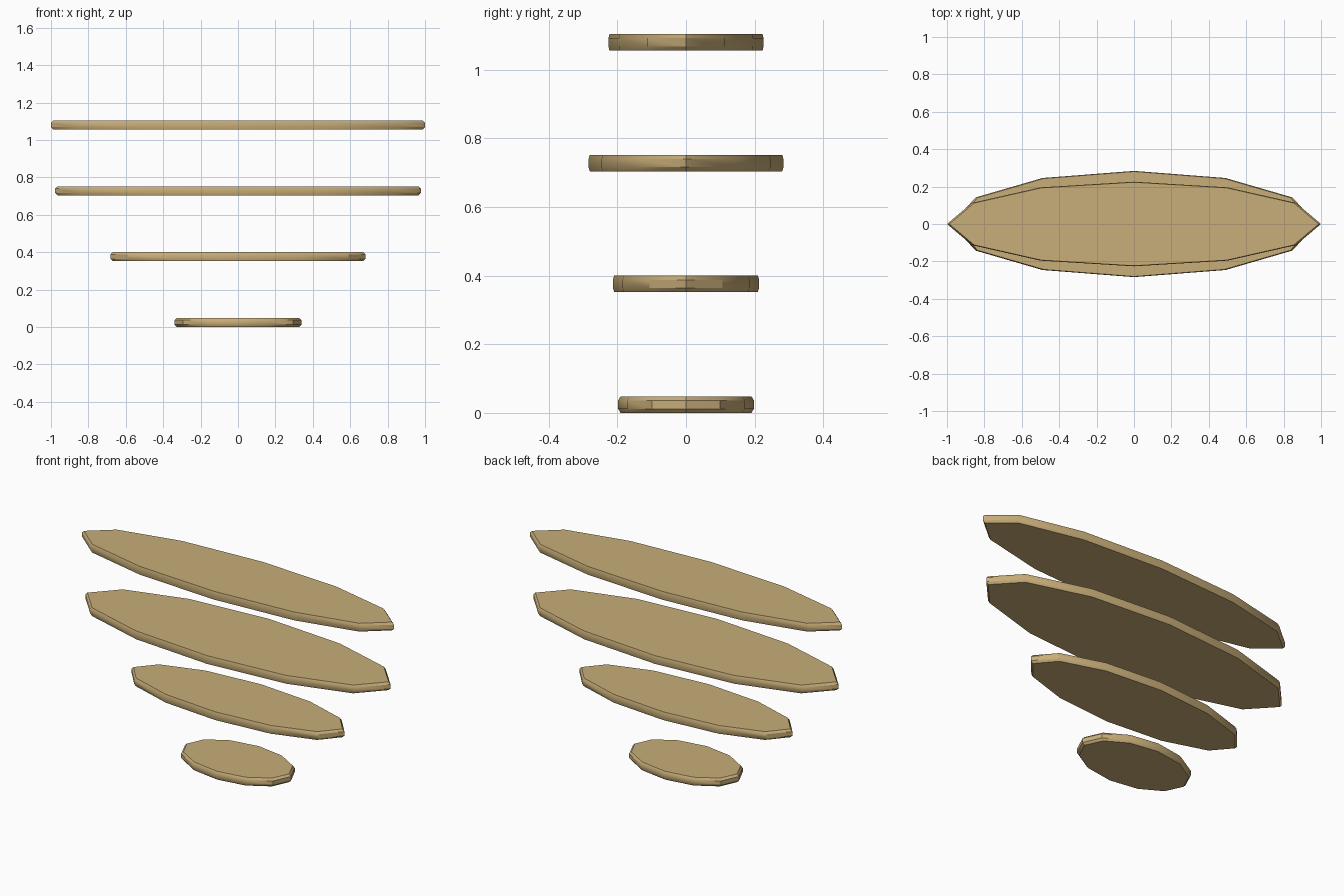
import bpy
import bmesh
import math
from mathutils import Matrix

cube = bpy.data.objects.get("Cube")
if cube:
    bpy.data.objects.remove(cube, do_unlink=True)

# Single pale wood colour
wood = bpy.data.materials.new("pale_wood")
wood.use_nodes = True
wood.diffuse_color = (0.58, 0.42, 0.19, 1)
wood.node_tree.nodes["Principled BSDF"].inputs["Base Color"].default_value = wood.diffuse_color

THICKNESS = 0.048
SPACING = 0.352
CHAMFER = 0.012


def make_board(name, half_length, half_width, bottom):
    """Twelve-sided chamfered disc, squashed across its width."""
    bm = bmesh.new()
    bmesh.ops.create_cone(bm, cap_ends=True, segments=12, radius1=half_length,
                          radius2=half_length, depth=THICKNESS)
    # Put corners on both axes
    if not any(abs(v.co.y) < 1e-4 for v in bm.verts):
        bmesh.ops.rotate(bm, verts=bm.verts, matrix=Matrix.Rotation(math.pi / 12, 3, 'Z'))
    rims = [e for e in bm.edges if abs(e.verts[0].co.z - e.verts[1].co.z) < 1e-4]
    bmesh.ops.bevel(bm, geom=rims, offset=CHAMFER, offset_type='OFFSET',
                    segments=1, affect='EDGES', profile=0.5)
    bmesh.ops.scale(bm, verts=bm.verts, vec=(1, half_width / half_length, 1))
    bmesh.ops.translate(bm, verts=bm.verts, vec=(0, 0, THICKNESS / 2))
    mesh = bpy.data.meshes.new(name)
    bm.to_mesh(mesh)
    bm.free()
    mesh.materials.append(wood)
    board = bpy.data.objects.new(name, mesh)
    board.location.z = bottom
    bpy.context.collection.objects.link(board)
    return board


# Boards from the bottom up: name, half length, half width
boards = [
    ("bottom_board", 0.34, 0.198),
    ("lower_board", 0.682, 0.213),
    ("upper_board", 0.978, 0.284),
    ("top_board", 1.0, 0.226),
]
bpy.ops.object.select_all(action='DESELECT')
for level, (name, half_length, half_width) in enumerate(boards):
    board = make_board(name, half_length, half_width, level * SPACING)
    board.select_set(True)
    bpy.context.view_layer.objects.active = board

bpy.ops.object.shade_smooth_by_angle(angle=math.radians(32))
